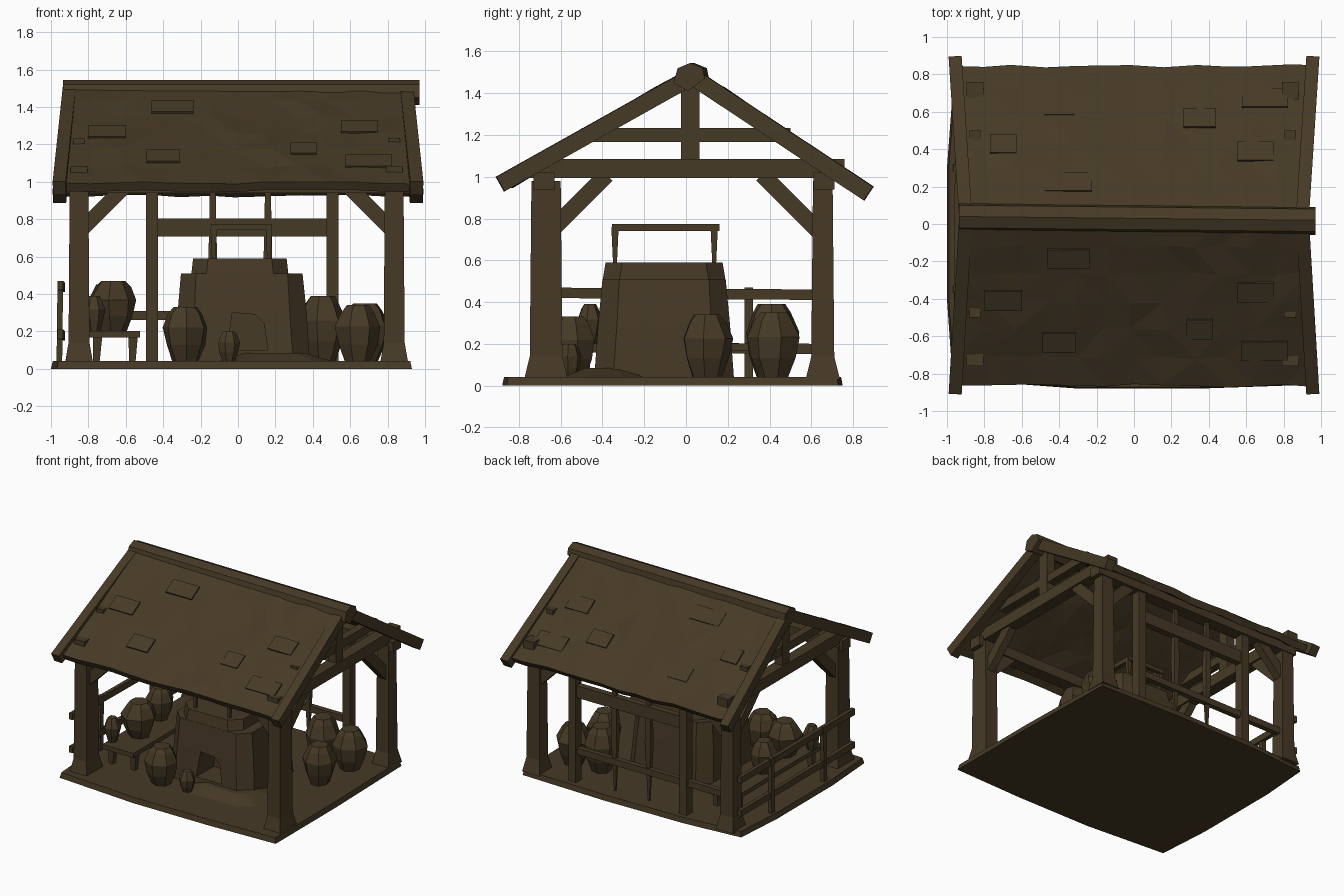
import bpy, bmesh, math, random
from mathutils import Vector

if "Cube" in bpy.data.objects:
    bpy.data.objects.remove(bpy.data.objects["Cube"])

random.seed(4)
brown = bpy.data.materials.new("dark_brown_wood")
brown.diffuse_color = (0.062, 0.042, 0.019, 1)
brown.use_nodes = True
brown.node_tree.nodes["Principled BSDF"].inputs["Base Color"].default_value = brown.diffuse_color


def finish(name, bm):
    bmesh.ops.recalc_face_normals(bm, faces=bm.faces)
    me = bpy.data.meshes.new(name)
    bm.to_mesh(me)
    bm.free()
    me.materials.append(brown)
    ob = bpy.data.objects.new(name, me)
    bpy.context.collection.objects.link(ob)
    return ob


def loft(name, rings):
    """Closed solid through rings of points with equal counts."""
    bm = bmesh.new()
    vs = [[bm.verts.new(p) for p in r] for r in rings]
    n = len(vs[0])
    for a, b in zip(vs, vs[1:]):
        for i in range(n):
            bm.faces.new((a[i], a[(i + 1) % n], b[(i + 1) % n], b[i]))
    bm.faces.new(vs[0][::-1])
    bm.faces.new(vs[-1])
    return finish(name, bm)


def beam(name, p0, p1, w, h, taper=1.0):
    """Squared timber; w is its horizontal width, h its other thickness."""
    p0, p1 = Vector(p0), Vector(p1)
    d = (p1 - p0).normalized()
    u = Vector((1, 0, 0)) if abs(d.z) > 0.99 else d.cross(Vector((0, 0, 1))).normalized()
    v = d.cross(u)
    sq = [(-1, -1), (1, -1), (1, 1), (-1, 1)]
    return loft(name, [[p + u * a * w / 2 * k + v * b * h / 2 * k for a, b in sq]
                       for p, k in ((p0, 1), (p1, taper))])


def octagon(cx, cy, hx, hy, c, z):
    return [(cx + x, cy + y, z) for x, y in
            [(-hx + c, -hy), (hx - c, -hy), (hx, -hy + c), (hx, hy - c),
             (hx - c, hy), (-hx + c, hy), (-hx, hy - c), (-hx, -hy + c)]]


def pot(name, x, y, z, r, h, n=7):
    """Faceted jar."""
    turn = random.random()
    rings = []
    for t, k in ((0, 0.55), (0.3, 0.85), (0.62, 1.0), (0.88, 0.72), (1, 0.5)):
        ring = []
        for i in range(n):
            a = (i + turn) * 2 * math.pi / n
            q = r * k * random.uniform(0.95, 1.07)
            ring.append((x + q * math.cos(a), y + q * math.sin(a), z + h * t))
        rings.append(ring)
    return loft(name, rings)


# floor slab
outline = [(-0.97, -0.83), (-0.3, -0.88), (0.35, -0.88), (0.93, -0.86), (0.93, -0.1),
           (0.91, 0.73), (0.2, 0.75), (-0.5, 0.74), (-0.97, 0.7), (-1.0, 0.3), (-1.0, -0.4)]
loft("floor", [[(x, y, 0) for x, y in outline],
               [(x * 0.99, y * 0.99, 0.042) for x, y in outline]])

# corner posts with flared feet, and braces
for sx, px in ((-1, -0.85), (1, 0.835)):
    for sy, py, hy in ((-1, -0.67, 0.07), (1, 0.655, 0.047)):
        rings = [[(px + a * hx, py + b * (hy + e), z) for a, b in
                  ((-1, -1), (1, -1), (1, 1), (-1, 1))]
                 for z, hx, e in ((0.03, 0.075, 0.035), (0.14, 0.056, 0.008), (0.98, 0.05, 0))]
        loft("corner_post", rings)
        beam("side_brace", (px, py - sy * 0.02, 0.74), (px, py - sy * 0.29, 1.01), 0.06, 0.08)
        beam("long_brace", (px - sx * 0.02, py, 0.75), (px - sx * 0.24, py, 0.97), 0.06, 0.08)
    # gable truss
    beam("tie_beam", (px, -0.76, 1.04), (px, 0.76, 1.04), 0.09, 0.09)
    beam("collar_beam", (px, -0.5, 1.2), (px, 0.5, 1.2), 0.06, 0.065)
    beam("king_post", (px, 0.02, 1.05), (px, 0.02, 1.5), 0.07, 0.09)

# wall plates along both eaves
for y in (-0.68, 0.66):
    beam("wall_plate", (-0.92, y, 0.98), (0.92, y, 0.98), 0.1, 0.08)

# ridge beam
loft("ridge_beam", [[(x + 0.01 * s, y + s * 0.02, z) for y, z in
                     ((-0.04, 1.45), (0.03, 1.41), (0.11, 1.47), (0.1, 1.52), (0.04, 1.545), (-0.02, 1.52))]
                    for x, s in ((-0.935, 0), (0.98, -1))])

# roof sheets, rake rafters and raised shingles
for side, ey, ez, ry, rz in (("front", -0.865, 0.995, -0.89, 0.965), ("back", 0.845, 0.965, 0.875, 0.92)):
    top = Vector((0, 0.03, 1.525))
    low = Vector((0, ey, ez))
    bm = bmesh.new()
    nx, nt = 12, 6
    grid = []
    for j in range(nt + 1):
        t = j / nt
        row = []
        for i in range(nx + 1):
            p = top.lerp(low, t)
            p.x = (i / nx * 2 - 1) * (0.915 + 0.05 * t)
            if 0 < j:
                p += Vector((random.uniform(-.02, .02) * (0 < i < nx),
                             random.uniform(-.01, .01), random.uniform(-.008, .006)))
            row.append(bm.verts.new(p))
        grid.append(row)
    for j in range(nt):
        for i in range(nx):
            q = [grid[j][i], grid[j + 1][i], grid[j + 1][i + 1], grid[j][i + 1]]
            f = bm.faces.new(q)
    bmesh.ops.triangulate(bm, faces=bm.faces)
    ob = finish("roof_" + side, bm)
    if ob.data.polygons[0].normal.z < 0:
        ob.data.flip_normals()
    m = ob.modifiers.new("thickness", "SOLIDIFY")
    m.thickness, m.offset = 0.05, -1
    for sx in (-1, 1):
        beam("rake_rafter", (sx * 0.9, 0.03, 1.48), (sx * 0.955, ry, rz), 0.07, 0.08)
    d = (low - top).normalized()
    for x, t in ((0.65, 0.5), (-0.4, 0.8), (-0.7, 0.55), (0.7, 0.85), (-0.35, 0.3), (0.35, 0.72)):
        p = top.lerp(low, t) + Vector((x, 0, 0.004))
        beam("raised_shingle", p - d * 0.12, p, random.uniform(0.14, 0.26), 0.012)

# back wall framing
for x in (-0.46, 0.505):
    beam("back_post", (x, 0.66, 0.03), (x, 0.66, 1.0), 0.065, 0.07)
beam("back_high_rail", (-0.46, 0.66, 0.755), (0.505, 0.66, 0.755), 0.05, 0.095)
beam("back_low_rail", (-0.85, 0.66, 0.285), (0.505, 0.66, 0.285), 0.04, 0.05)
for x in (-0.135, 0.16):
    beam("thin_back_stake", (x, 0.65, 0.5), (x, 0.65, 0.05), 0.05, 0.04, 0.3)
    beam("thin_back_stake", (x, 0.65, 0.5), (x, 0.65, 0.98), 0.05, 0.04, 0.6)

# left fence
for z in (0.435, 0.175):
    beam("fence_rail", (-0.95, -0.72, z + 0.01), (-0.94, 0.68, z), 0.03, 0.05)
for y in (-0.35, 0.3):
    beam("fence_stake", (-0.955, y, 0.04), (-0.95, y, 0.47), 0.03, 0.04)

# kiln with fire opening
cy = -0.105
kiln = loft("kiln", [octagon(0.025, cy, 0.36, 0.335, 0.09, 0.03),
                     octagon(0.022, cy, 0.345, 0.315, 0.09, 0.3),
                     octagon(0.02, cy, 0.325, 0.295, 0.08, 0.51)])
loft("kiln_cap", [octagon(0.01, cy, 0.26, 0.295, 0.08, 0.5),
                  octagon(0.01, cy, 0.25, 0.28, 0.08, 0.59)])
mouth = [(-0.06, 0.1), (0.16, 0.1), (0.14, 0.24), (0.09, 0.29), (-0.03, 0.3)]
cutter = loft("kiln_mouth_cutter", [[(x, y, z) for x, z in mouth] for y in (-0.6, -0.22)])
cutter.hide_render = True
cutter.display_type = "WIRE"
b = kiln.modifiers.new("mouth", "BOOLEAN")
b.operation, b.object, b.solver = "DIFFERENCE", cutter, "EXACT"
loft("ash_heap", [octagon(0.2, -0.4, 0.32, 0.2, 0.1, 0.035),
                  octagon(0.2, -0.38, 0.16, 0.1, 0.05, 0.085)])

# rack standing on the kiln
for x in (-0.13, 0.165):
    beam("rack_rail", (x, -0.355, 0.757), (x, 0.16, 0.757), 0.03, 0.035)
    for y in (-0.34, 0.135):
        beam("rack_leg", (x, y, 0.76), (x, y, 0.57), 0.035, 0.035, 0.5)
for y in (-0.34, 0.145):
    beam("rack_crossbar", (-0.14, y, 0.757), (0.175, y, 0.757), 0.03, 0.03)

# bench
beam("bench_top", (-0.66, -0.55, 0.185), (-0.66, 0.48, 0.185), 0.27, 0.035)
for x in (-0.75, -0.56):
    for y in (-0.48, 0.42):
        beam("bench_leg", (x, y, 0.18), (x * 1.01, y, 0.035), 0.05, 0.05, 0.7)

# jars
for x, y, z, r, h in ((-0.77, -0.46, 0.2, 0.06, 0.19), (-0.67, -0.27, 0.2, 0.13, 0.27),
                      (-0.71, 0.05, 0.2, 0.1, 0.25), (-0.28, -0.55, 0.04, 0.125, 0.29),
                      (-0.05, -0.56, 0.04, 0.06, 0.16), (0.64, 0.1, 0.04, 0.125, 0.3),
                      (0.68, 0.42, 0.04, 0.13, 0.31), (0.45, 0.41, 0.04, 0.13, 0.35)):
    pot("jar", x, y, z, r, h)
